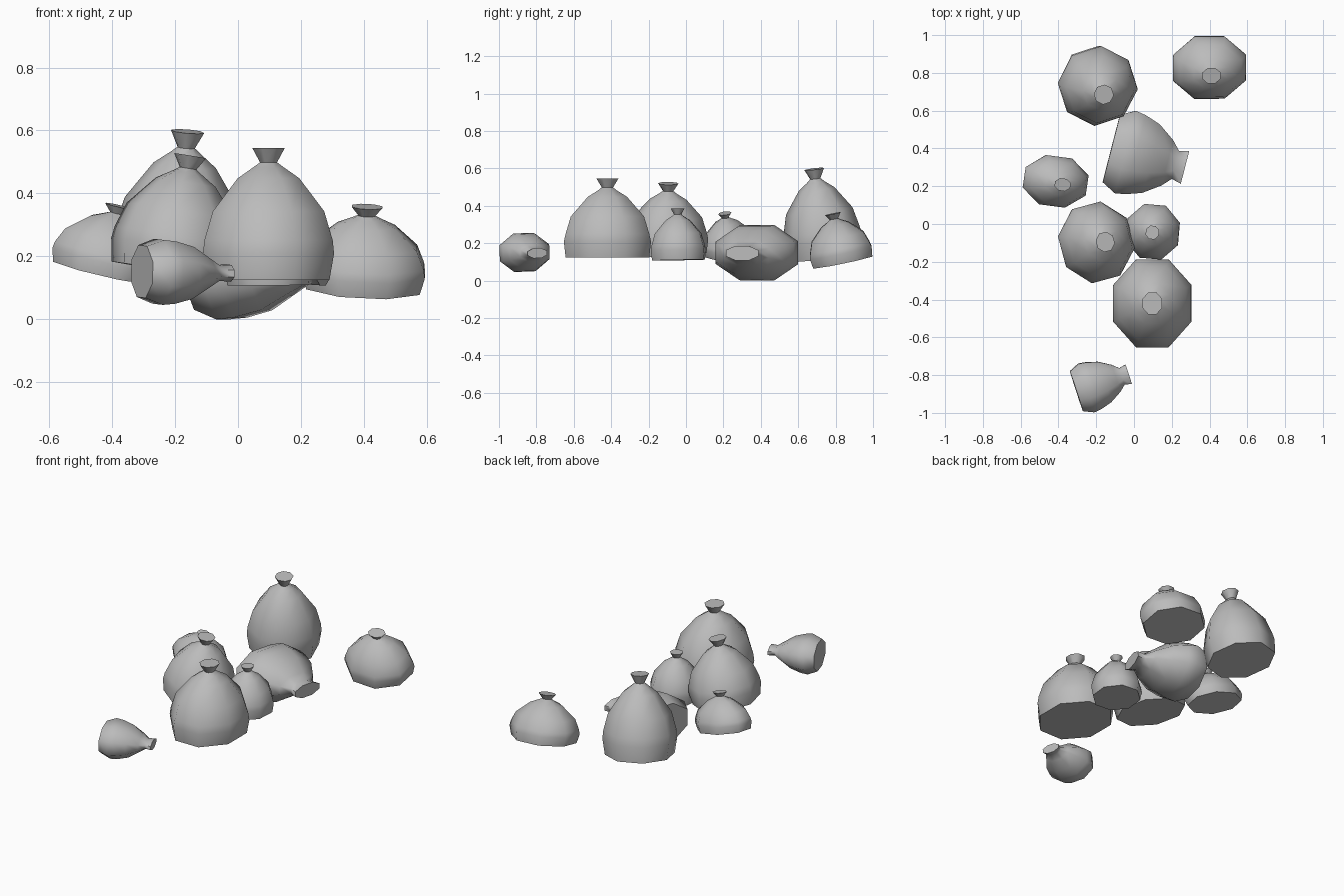
import bpy, bmesh
from math import cos, sin, pi, radians
from mathutils import Vector, Matrix

if "Cube" in bpy.data.objects:
    bpy.data.objects.remove(bpy.data.objects["Cube"])

grey = bpy.data.materials.new("sack_grey")
grey.use_nodes = True
grey.diffuse_color = (0.5, 0.5, 0.5, 1)
grey.node_tree.nodes["Principled BSDF"].inputs["Base Color"].default_value = (0.5, 0.5, 0.5, 1)

SIDES = 8
# Profiles: two half widths and the height, as fractions of the sack
STANDING = [(.93, .96, 0), (1, 1, .2), (.98, .96, .3), (.85, .84, .52), (.47, .45, .77),
            (.24, .22, .85), (.13, .13, .89), (.25, .25, 1)]
LYING = [(.8, .82, 0), (1, 1, .19), (.96, .96, .33), (.8, .83, .54), (.42, .55, .76),
         (.24, .34, .87), (.26, .4, 1)]


def sack(name, base, tip, rx, ry, yaw=0, profile=STANDING):
    """Eight-sided tied sack whose axis runs from base to tip."""
    axis = Vector(tip) - Vector(base)
    turn = Vector((0, 0, 1)).rotation_difference(axis).to_matrix() @ Matrix.Rotation(radians(yaw), 3, "Z")
    grow = 1 / cos(pi / SIDES)
    bm = bmesh.new()
    rings = []
    for wx, wy, h in profile:
        ring = []
        for i in range(SIDES):
            a = (i + .5) * 2 * pi / SIDES
            p = Vector((rx * wx * grow * cos(a), ry * wy * grow * sin(a), h * axis.length))
            ring.append(bm.verts.new(Vector(base) + turn @ p))
        rings.append(ring)
    for low, high in zip(rings, rings[1:]):
        for i in range(SIDES):
            j = (i + 1) % SIDES
            bm.faces.new((low[i], low[j], high[j], high[i]))
    bm.faces.new(rings[0][::-1])
    bm.faces.new(rings[-1])
    mesh = bpy.data.meshes.new(name)
    bm.to_mesh(mesh)
    bm.free()
    mesh.materials.append(grey)
    obj = bpy.data.objects.new(name, mesh)
    bpy.context.collection.objects.link(obj)
    bpy.ops.object.select_all(action="DESELECT")
    obj.select_set(True)
    bpy.context.view_layer.objects.active = obj
    bpy.ops.object.shade_smooth_by_angle(angle=radians(62))


# Standing sacks
sack("front_sack", (.097, -.42, .125), (.097, -.42, .545), .208, .233)
sack("small_sack", (.1, -.04, .11), (.097, -.045, .385), .139, .143, -5)
sack("middle_left_sack", (-.212, -.098, .153), (-.152, -.095, .52), .19, .203, 15)
sack("rear_left_sack", (-.2, .742, .13), (-.16, .685, .597), .197, .197, 18)
sack("far_left_sack", (-.425, .23, .15), (-.378, .208, .36), .172, .132, -8)
sack("rear_right_sack", (.397, .838, .1), (.41, .785, .358), .194, .168)

# Sacks lying on their sides
sack("lying_large_sack", (-.12, .4, .15), (.27, .3, .147), .149, .225, -14.4, LYING)
sack("lying_small_sack", (-.305, -.885, .152), (-.028, -.795, .147), .103, .135, 20, LYING)
